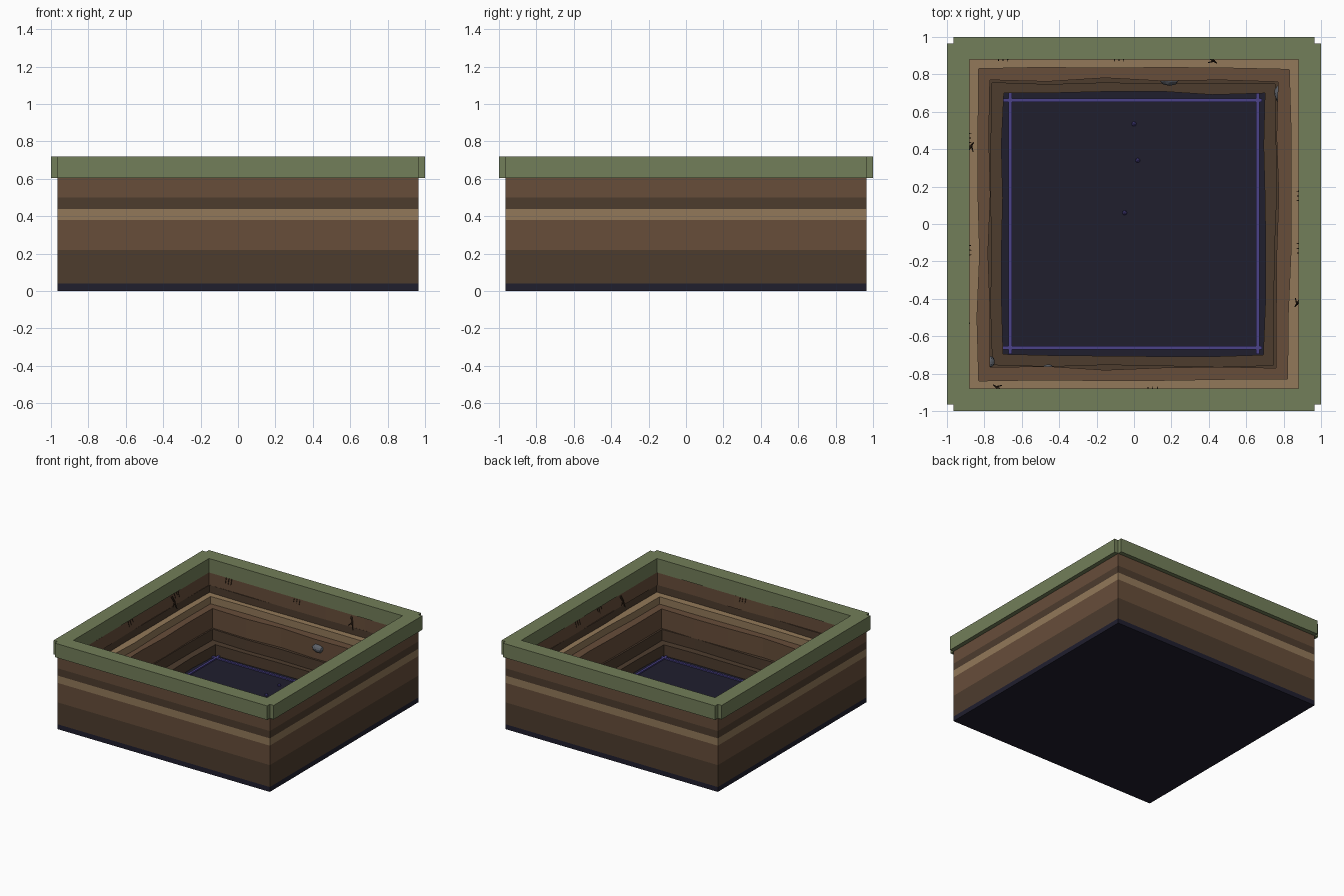
import bpy, bmesh, random
from mathutils import Vector, Matrix

if "Cube" in bpy.data.objects:
    bpy.data.objects.remove(bpy.data.objects["Cube"])

random.seed(4)


def material(name, rgb):
    m = bpy.data.materials.new(name)
    m.diffuse_color = (*rgb, 1)
    m.use_nodes = True
    m.node_tree.nodes["Principled BSDF"].inputs["Base Color"].default_value = m.diffuse_color
    return m


GRASS = material("grass", (0.17, 0.21, 0.10))
SOIL = material("soil", (0.135, 0.075, 0.042))
DARK = material("dark_soil", (0.075, 0.045, 0.027))
TAN = material("sand", (0.29, 0.19, 0.10))
NAVY = material("void", (0.014, 0.013, 0.027))
GLOW = material("violet", (0.07, 0.055, 0.25))
STONE = material("stone", (0.11, 0.12, 0.14))
ROOT = material("root", (0.05, 0.028, 0.015))


def finish(bm, name, mat):
    bmesh.ops.recalc_face_normals(bm, faces=bm.faces)
    me = bpy.data.meshes.new(name)
    bm.to_mesh(me)
    bm.free()
    ob = bpy.data.objects.new(name, me)
    me.materials.append(mat)
    bpy.context.collection.objects.link(ob)
    return ob


def box(name, lo, hi, mat):
    lo, hi = Vector(lo), Vector(hi)
    bm = bmesh.new()
    size = Matrix.Diagonal((*(hi - lo), 1))
    bmesh.ops.create_cube(bm, size=1, matrix=Matrix.Translation((lo + hi) / 2) @ size)
    return finish(bm, name, mat)


def square_loop(half, n, jitter):
    # points round a square, pushed in and out to look dug
    pts = []
    dirs = [Vector((1, 0)), Vector((0, 1)), Vector((-1, 0)), Vector((0, -1))]
    for d in dirs:
        out = Vector((d.y, -d.x))
        for i in range(n):
            t = -1 + 2 * i / n
            pts.append(d * t * half + out * (half + random.uniform(-jitter, jitter)))
    return pts


def layer(name, z0, z1, inner, mat, jitter=0.011, n=5, outer=0.965):
    bm = bmesh.new()
    o, p = square_loop(outer, n, 0), square_loop(inner, n, jitter)
    rings = [[bm.verts.new((q.x, q.y, z)) for q in pts]
             for pts, z in ((o, z0), (o, z1), (p, z1), (p, z0))]
    k = len(o)
    for a in range(4):
        r, s = rings[a], rings[(a + 1) % 4]
        for i in range(k):
            j = (i + 1) % k
            bm.faces.new((r[i], r[j], s[j], s[i]))
    return finish(bm, name, mat)


# Pit floor and stepped soil layers
box("pit_floor", (-0.965, -0.965, 0), (0.965, 0.965, 0.04), NAVY)
layer("deep_soil_lower", 0.04, 0.13, 0.70, DARK)
layer("deep_soil_upper", 0.13, 0.22, 0.755, DARK)
layer("middle_soil", 0.22, 0.38, 0.77, SOIL)
layer("sand_band", 0.38, 0.44, 0.83, TAN)
layer("dark_band", 0.44, 0.50, 0.885, DARK, 0.007)
layer("top_soil", 0.50, 0.605, 0.885, SOIL, 0.007)

# Turf rim: four strips with notched outer corners
for s in (-1, 1):
    a, b = sorted((s * 0.88, s))
    box("turf_strip_x", (-0.965, a, 0.605), (0.965, b, 0.72), GRASS)
    box("turf_strip_y", (a, -0.965, 0.605), (b, 0.965, 0.72), GRASS)
    # Violet lines on the floor
    c = s * 0.662
    box("floor_line_x", (-0.705, c - 0.009, 0.038), (0.685, c + 0.009, 0.05), GLOW)
    box("floor_line_y", (c - 0.009, -0.695, 0.038), (c + 0.009, 0.71, 0.05), GLOW)


def blob(name, loc, size, mat, sub=1, rough=0.0):
    bm = bmesh.new()
    bmesh.ops.create_icosphere(bm, subdivisions=sub, radius=1)
    for v in bm.verts:
        v.co *= 1 + random.uniform(-rough, rough)
        v.co = Vector(a * b for a, b in zip(v.co, size)) + Vector(loc)
    return finish(bm, name, mat)


# Floor motes
for x, y in ((0, 0.535), (0.02, 0.34), (-0.05, 0.06)):
    blob("mote", (x, y, 0.045), (0.014,) * 3, GLOW)

# Stones stuck in the walls
for loc, size in (((0.19, 0.78, 0.31), (0.055, 0.04, 0.035)),
                  ((0.785, 0.70, 0.30), (0.035, 0.05, 0.04)),
                  ((-0.765, -0.735, 0.28), (0.02, 0.03, 0.025)),
                  ((-0.46, -0.775, 0.27), (0.03, 0.025, 0.025))):
    blob("stone", loc, size, STONE, 2, 0.08)


def twig(name, pts, r):
    cu = bpy.data.curves.new(name, "CURVE")
    cu.dimensions = "3D"
    cu.bevel_depth = r
    cu.bevel_resolution = 0
    cu.use_fill_caps = True
    sp = cu.splines.new("POLY")
    sp.points.add(len(pts) - 1)
    for i, (p, c) in enumerate(zip(sp.points, pts)):
        p.co = (*c, 1)
        p.radius = 1 - 0.6 * i / (len(pts) - 1)
    cu.materials.append(ROOT)
    bpy.context.collection.objects.link(bpy.data.objects.new(name, cu))


# Forked roots hanging from the upper walls: (position, inward direction, scale)
for x, y, nx, ny, k in ((-0.885, 0.40, 1, 0, 1.0), (0.41, 0.885, 0, -1, 0.9),
                        (0.885, -0.41, -1, 0, 0.9), (-0.72, -0.885, 0, 1, 0.9)):
    base, n = Vector((x, y, 0.59)), Vector((nx, ny, 0))
    t = Vector((-ny, nx, 0))
    mid = base + (n * 0.015 + t * 0.02) * k - Vector((0, 0, 0.05 * k))
    twig("root", [base, mid, mid + (n * 0.012 + t * 0.015) * k - Vector((0, 0, 0.06 * k))], 0.008)
    twig("root_fork", [mid, mid + (n * 0.01 - t * 0.035) * k - Vector((0, 0, 0.03 * k))], 0.005)

# Fine rootlets just below the turf
for x, y, nx, ny in ((-0.885, 0.46, 1, 0), (-0.885, -0.14, 1, 0), (0.885, 0.15, -1, 0),
                     (0.885, -0.13, -1, 0), (0.1, -0.885, 0, 1), (-0.70, 0.885, 0, -1),
                     (-0.08, 0.885, 0, -1)):
    for d in (-0.025, 0.0, 0.025):
        b = Vector((x - ny * d, y + nx * d, 0.61))
        drop = random.uniform(0.03, 0.06)
        twig("rootlet", [b, b + Vector((nx * 0.014, ny * 0.014, -drop))], 0.004)
